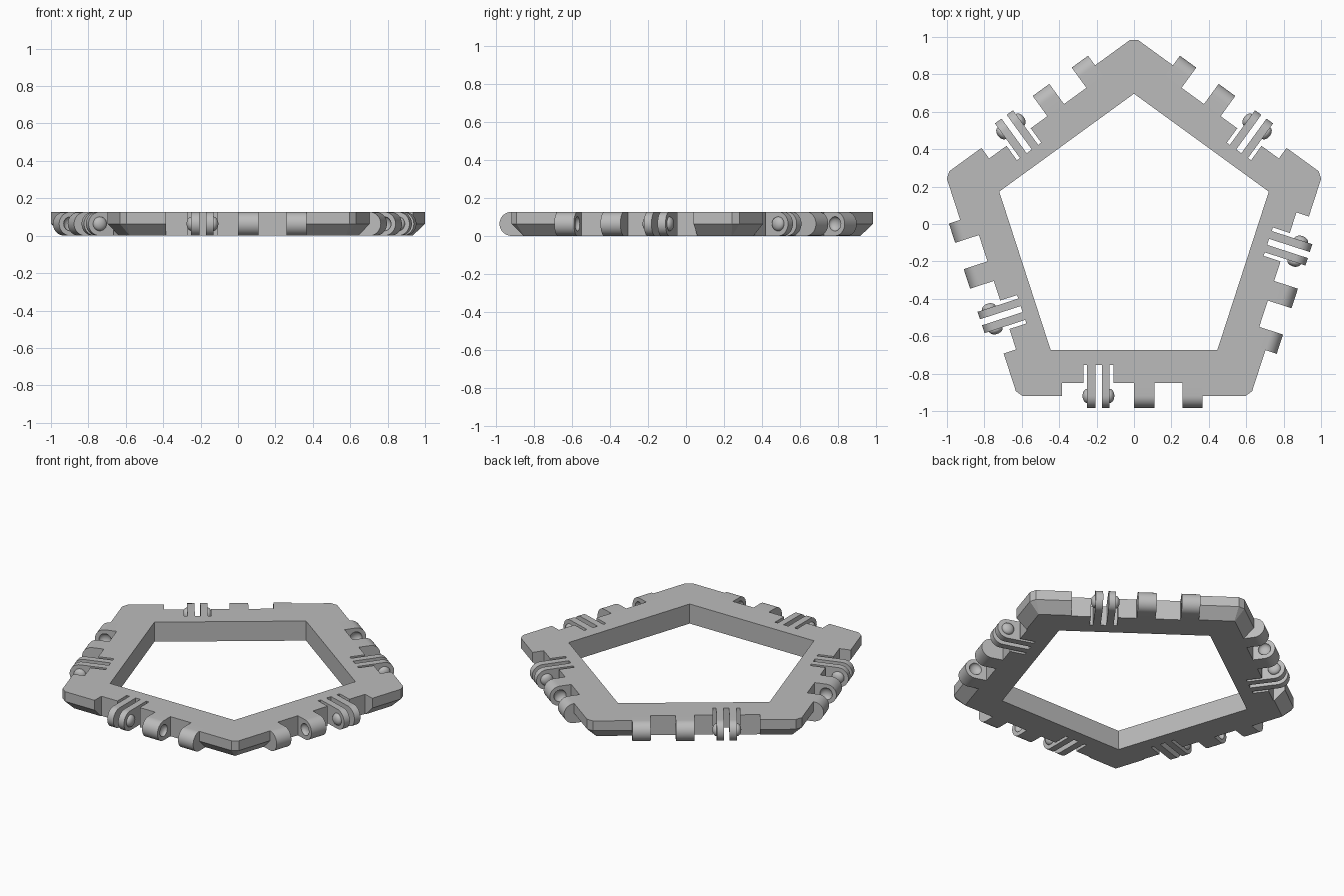
import bpy, bmesh, math
from mathutils import Matrix, Vector

if "Cube" in bpy.data.objects:
    bpy.data.objects.remove(bpy.data.objects["Cube"])

H = 0.127                 # frame height
R = H / 2                 # hinge radius
EDGE, INNER = 0.858, 0.613    # distances from centre to outer and inner sides
FLOOR = EDGE - 0.07       # back of the hinge recess
CENTRE = Matrix.Translation((0, -0.061, 0))
PRONGS = [(-0.25, -0.206), (-0.172, -0.13)]
KNUCKLES = [(0, 0.11), (0.258, 0.366)]
MIRRORED = [False, True, False, True, True]   # hinge direction on each side
SIDES = ["front", "left", "back_left", "back_right", "right"]

gray = bpy.data.materials.new("light gray")
gray.use_nodes = True
gray.diffuse_color = (0.5, 0.5, 0.5, 1)
gray.node_tree.nodes["Principled BSDF"].inputs["Base Color"].default_value = (0.5, 0.5, 0.5, 1)


def side_matrix(k):
    flip = Matrix.Diagonal((-1 if MIRRORED[k] else 1, 1, 1, 1))
    return CENTRE @ Matrix.Rotation(math.radians(72 * k), 4, "Z") @ flip


def finish(name, bm):
    bmesh.ops.recalc_face_normals(bm, faces=bm.faces[:])
    mesh = bpy.data.meshes.new(name)
    bm.to_mesh(mesh)
    bm.free()
    mesh.materials.append(gray)
    obj = bpy.data.objects.new(name, mesh)
    bpy.context.collection.objects.link(obj)
    return obj


def select(obj):
    bpy.ops.object.select_all(action="DESELECT")
    obj.select_set(True)
    bpy.context.view_layer.objects.active = obj


def cut(obj, cutter):
    mod = obj.modifiers.new("cut", "BOOLEAN")
    mod.operation, mod.solver, mod.object = "DIFFERENCE", "EXACT", cutter
    select(obj)
    bpy.ops.object.modifier_apply(modifier=mod.name)
    bpy.data.objects.remove(cutter)


def box(bm, x0, x1, y0, y1, matrix):
    size = Matrix.Diagonal((x1 - x0, y1 - y0, 2 * H, 1))
    place = Matrix.Translation(((x0 + x1) / 2, (y0 + y1) / 2, R))
    bmesh.ops.create_cube(bm, size=1, matrix=matrix @ place @ size)


def ring(bm, apothem, corner, z):
    # pentagon outline with each corner cut flat at the given distance
    w = (apothem / math.cos(math.radians(36)) - corner) * math.tan(math.radians(54))
    verts = []
    for k in range(5):
        a = math.radians(18 + 72 * k)
        out, along = Vector((math.cos(a), math.sin(a), 0)), Vector((-math.sin(a), math.cos(a), 0))
        for s in (-w, w):
            verts.append(bm.verts.new(CENTRE @ (out * corner + along * s + Vector((0, 0, z)))))
    return verts


# Frame: five-sided ring with its lower outer edge chamfered
bm = bmesh.new()
tip = INNER / math.cos(math.radians(36))
rings = [ring(bm, EDGE, 1.045, H), ring(bm, EDGE, 1.045, R), ring(bm, EDGE - R, 0.981, 0),
         ring(bm, INNER, tip, 0), ring(bm, INNER, tip, H)]
for i, a in enumerate(rings):
    b = rings[(i + 1) % len(rings)]
    for j in range(10):
        n = (j + 1) % 10
        bm.faces.new((a[j], a[n], b[n], b[j]))
bmesh.ops.remove_doubles(bm, verts=bm.verts[:], dist=0.00001)
frame = finish("frame", bm)

# Hinge recesses, then the thin slots beside the prongs
recess, slots = bmesh.new(), bmesh.new()
for k in range(5):
    m = side_matrix(k)
    box(recess, -0.385, 0.366, -EDGE - 0.1, -FLOOR, m)
    for x0, x1 in ((-0.27, -0.25), (-0.206, -0.172), (-0.13, -0.11)):
        box(slots, x0, x1, -EDGE, -FLOOR + 0.095, m)
cut(frame, finish("recess_cutter", recess))
cut(frame, finish("slot_cutter", slots))


def add_lug(bm, x0, x1):
    # straight block ending in a half round
    arc = [math.radians(90 + 180 * i / 20) for i in range(21)]
    profile = [(-FLOOR, H)] + [(-EDGE + R * math.cos(a), R + R * math.sin(a)) for a in arc] + [(-FLOOR, 0)]
    ends = [[bm.verts.new((x, y, z)) for y, z in profile] for x in (x0, x1)]
    bm.faces.new(ends[0])
    bm.faces.new(ends[1])
    for i in range(len(profile)):
        n = (i + 1) % len(profile)
        bm.faces.new((ends[0][i], ends[0][n], ends[1][n], ends[1][i]))


def add_button(bm, x):
    m = Matrix.Translation((x, -EDGE, R)) @ Matrix.Diagonal((0.025, 0.038, 0.038, 1))
    m = m @ Matrix.Rotation(math.pi / 2, 4, "Y")
    bmesh.ops.create_uvsphere(bm, u_segments=24, v_segments=12, radius=1, matrix=m)


def lugs(name, spans):
    bm = bmesh.new()
    for x0, x1 in spans:
        add_lug(bm, x0, x1)
    return finish(name, bm)


def buttons(name, xs):
    bm = bmesh.new()
    for x in xs:
        add_button(bm, x)
    return finish(name, bm)


# One set of hinge parts: dimpled knuckles, prongs and their snap bumps
knuckles = lugs("knuckles", KNUCKLES)
cut(knuckles, buttons("dimple_cutter", (KNUCKLES[0][1], KNUCKLES[1][0])))
prongs = lugs("prongs", PRONGS)
bumps = buttons("snap_bumps", (PRONGS[0][0], PRONGS[1][1]))

# Repeat the set on every side
for part in (knuckles, prongs, bumps):
    select(part)
    bpy.ops.object.shade_smooth_by_angle(angle=math.radians(35))
    base = part.name
    for k, side in enumerate(SIDES):
        mesh = part.data.copy()
        mesh.transform(side_matrix(k))
        if MIRRORED[k]:
            mesh.flip_normals()
        obj = bpy.data.objects.new(side + "_" + base, mesh)
        bpy.context.collection.objects.link(obj)
    bpy.data.objects.remove(part)
